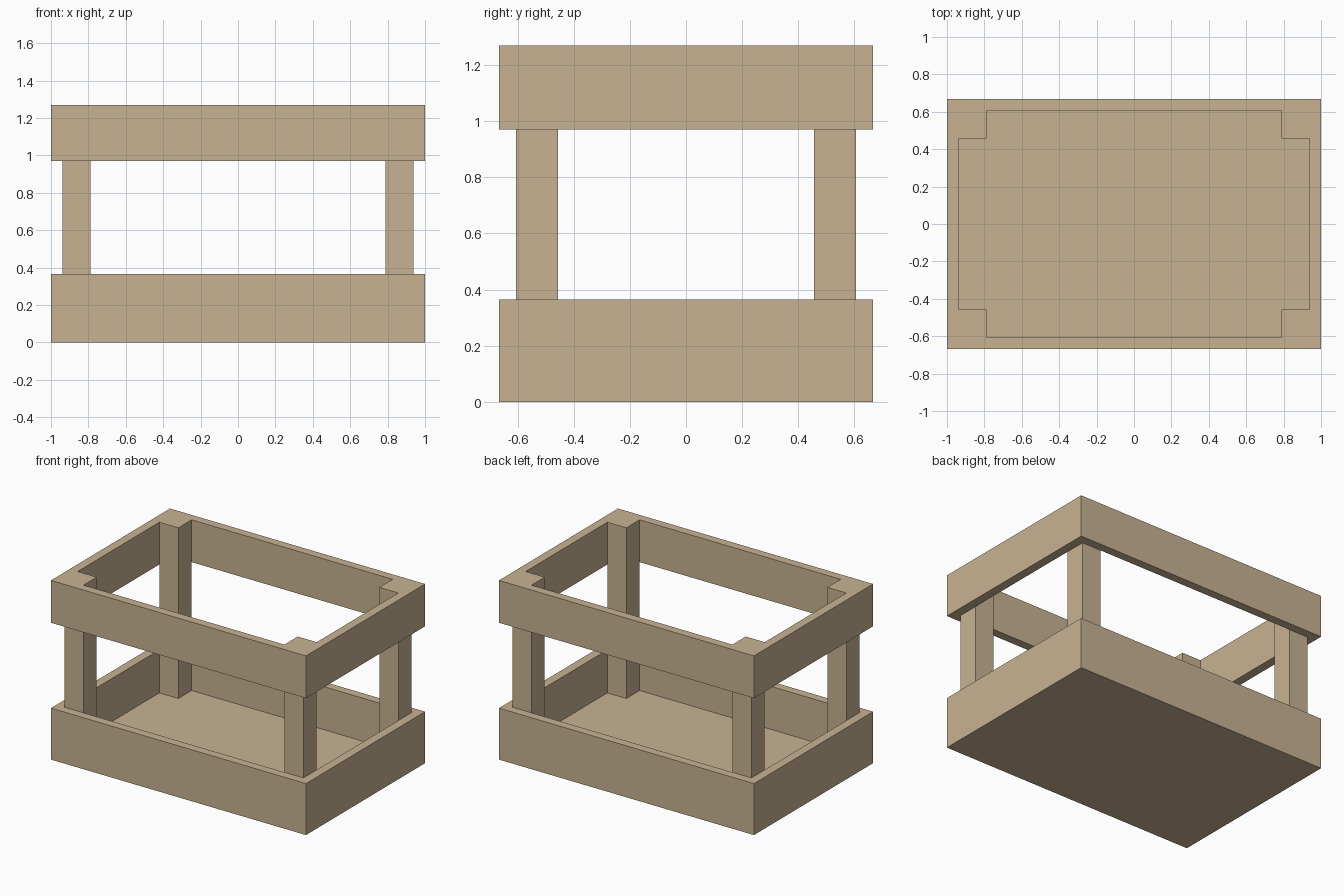
import bpy, bmesh

if "Cube" in bpy.data.objects:
    bpy.data.objects.remove(bpy.data.objects["Cube"])

OX, OY = 1.0, 0.667      # outer half sizes
IX, IY = 0.937, 0.606    # inner half sizes
PX, PY = 0.788, 0.457    # inner post edges
FLOOR, TRAY_TOP, RIM_BOTTOM, TOP = 0.06, 0.365, 0.97, 1.27


def add_object(name, bm):
    bmesh.ops.recalc_face_normals(bm, faces=bm.faces)
    mesh = bpy.data.meshes.new(name)
    bm.to_mesh(mesh)
    bm.free()
    mat = mat_wood
    mesh.materials.append(mat)
    obj = bpy.data.objects.new(name, mesh)
    bpy.context.collection.objects.link(obj)
    return obj


def stacked_loops(name, loops, closed):
    """Join centred rectangles (half x, half y, z); cap the ends or close into a ring."""
    bm = bmesh.new()
    rings = [[bm.verts.new((sx * x, sy * y, z))
              for sx, sy in ((-1, -1), (1, -1), (1, 1), (-1, 1))]
             for x, y, z in loops]
    pairs = list(zip(rings, rings[1:]))
    if closed:
        pairs.append((rings[-1], rings[0]))
    else:
        bm.faces.new(rings[0])
        bm.faces.new(rings[-1])
    for a, b in pairs:
        for i in range(4):
            j = (i + 1) % 4
            bm.faces.new((a[i], a[j], b[j], b[i]))
    return add_object(name, bm)


mat_wood = bpy.data.materials.new("wood")
mat_wood.diffuse_color = (0.58, 0.45, 0.29, 1)
mat_wood.use_nodes = True
mat_wood.node_tree.nodes["Principled BSDF"].inputs["Base Color"].default_value = mat_wood.diffuse_color

# Open tray with a floor
stacked_loops("tray", [(OX, OY, 0), (OX, OY, TRAY_TOP),
                       (IX, IY, TRAY_TOP), (IX, IY, FLOOR)], closed=False)

# Open upper frame
stacked_loops("top_frame", [(OX, OY, RIM_BOTTOM), (OX, OY, TOP),
                            (IX, IY, TOP), (IX, IY, RIM_BOTTOM)], closed=True)

# Four corner posts, from the floor to flush with the frame top
for sx, side in ((-1, "left"), (1, "right")):
    for sy, end in ((-1, "front"), (1, "back")):
        bm = bmesh.new()
        bmesh.ops.create_cube(bm, size=1)
        bmesh.ops.scale(bm, vec=(IX - PX, IY - PY, TOP - FLOOR), verts=bm.verts)
        bmesh.ops.translate(bm, verts=bm.verts, vec=(
            sx * (IX + PX) / 2, sy * (IY + PY) / 2, (TOP + FLOOR) / 2))
        add_object(f"{end}_{side}_post", bm)
